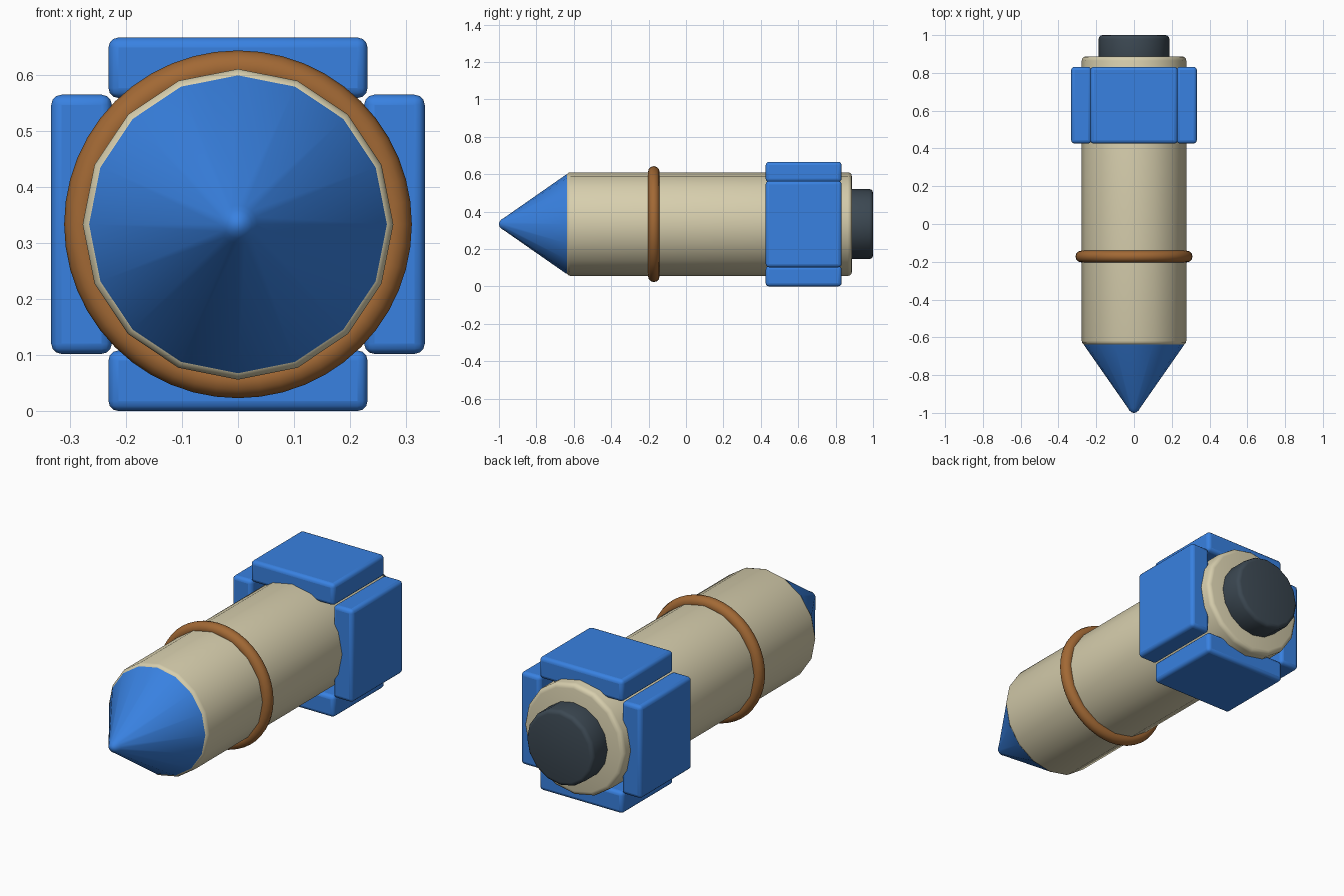
import bpy, bmesh
from math import pi, sin, cos, radians

if "Cube" in bpy.data.objects:
    bpy.data.objects.remove(bpy.data.objects["Cube"])

CZ = 0.333  # height of the long axis


def material(name, rgb):
    m = bpy.data.materials.new(name)
    m.diffuse_color = (*rgb, 1)
    m.use_nodes = True
    m.node_tree.nodes["Principled BSDF"].inputs["Base Color"].default_value = m.diffuse_color
    return m


BLUE = material("blue", (0.04, 0.22, 0.75))
CREAM = material("cream", (0.68, 0.62, 0.42))
BROWN = material("brown", (0.36, 0.14, 0.035))
DARK = material("dark_grey", (0.045, 0.065, 0.085))


def smooth(ob, angle=35):
    bpy.ops.object.select_all(action='DESELECT')
    ob.select_set(True)
    bpy.context.view_layer.objects.active = ob
    bpy.ops.object.shade_smooth_by_angle(angle=radians(angle))


def lathe(name, profile, mat, n=16):
    """Spin (radius, y) points around the long axis."""
    bm = bmesh.new()
    rings = [[bm.verts.new((r * cos(2 * pi * i / n), y, CZ + r * sin(2 * pi * i / n)))
              for i in range(n)] for r, y in profile]
    for a, b in zip(rings, rings[1:]):
        for i in range(n):
            j = (i + 1) % n
            bm.faces.new((a[i], a[j], b[j], b[i]))
    bm.faces.new(rings[0])
    bm.faces.new(rings[-1])
    bmesh.ops.recalc_face_normals(bm, faces=bm.faces)
    me = bpy.data.meshes.new(name)
    bm.to_mesh(me)
    bm.free()
    me.materials.append(mat)
    ob = bpy.data.objects.new(name, me)
    bpy.context.collection.objects.link(ob)
    smooth(ob)
    return ob


def rounded_rod(name, r, y0, y1, b, mat):
    """Cylinder with rounded rims."""
    arc = [(r - b + b * sin(t), b - b * cos(t)) for t in (0, pi / 6, pi / 3, pi / 2)]
    front = [(q, y0 + d) for q, d in arc]
    back = [(q, y1 - d) for q, d in reversed(arc)]
    return lathe(name, front + back, mat)


def block(name, size, loc):
    bpy.ops.mesh.primitive_cube_add(size=1, location=loc)
    ob = bpy.context.object
    ob.name = name
    ob.scale = size
    bpy.ops.object.transform_apply(location=False, rotation=False, scale=True)
    ob.data.materials.append(BLUE)
    mod = ob.modifiers.new("bevel", 'BEVEL')
    mod.width, mod.segments = 0.018, 3
    smooth(ob)


# Main tube, nose cone and tail plug
rounded_rod("body_tube", 0.277, -0.64, 0.887, 0.022, CREAM)
lathe("nose_cone", [(0.255, -0.62), (0.264, -0.624), (0.267, -0.634), (0.262, -0.645),
                    (0.034, -0.972), (0.025, -0.987), (0.013, -0.997), (0.004, -1.0)], BLUE)
rounded_rod("tail_plug", 0.187, 0.84, 1.0, 0.02, DARK)

# Band around the tube
bpy.ops.mesh.primitive_torus_add(location=(0, -0.172, CZ), rotation=(pi / 2, 0, 0),
                                 major_radius=0.279, minor_radius=0.031,
                                 major_segments=48, minor_segments=12)
ring = bpy.context.object
ring.name = "band_ring"
ring.data.materials.append(BROWN)
smooth(ring, 60)

# Four tail fin blocks
for s, side, level in ((-1, "left", "bottom"), (1, "right", "top")):
    block(side + "_fin", (0.108, 0.406, 0.462), (s * 0.279, 0.629, CZ))
    block(level + "_fin", (0.462, 0.406, 0.108), (0, 0.629, CZ + s * 0.279))
